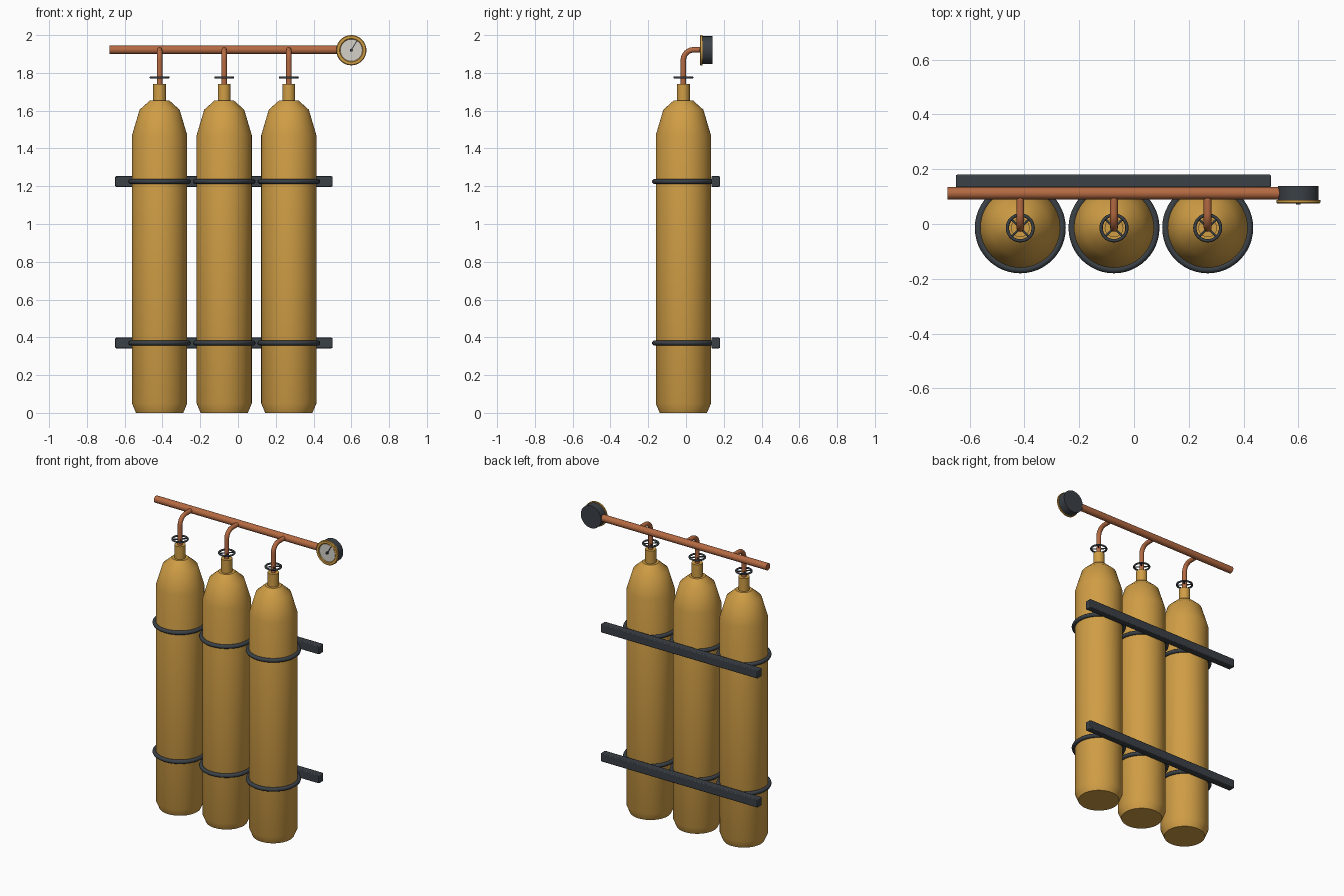
import bpy, bmesh
from math import pi, sin, cos, radians
from mathutils import Matrix

if "Cube" in bpy.data.objects:
    bpy.data.objects.remove(bpy.data.objects["Cube"])


def material(name, rgb):
    m = bpy.data.materials.new(name)
    m.use_nodes = True
    m.diffuse_color = (*rgb, 1)
    m.node_tree.nodes["Principled BSDF"].inputs["Base Color"].default_value = (*rgb, 1)
    return m


GOLD = material("golden_yellow", (0.63, 0.34, 0.06))
COPPER = material("copper", (0.46, 0.145, 0.055))
DARK = material("dark_steel", (0.043, 0.052, 0.062))
FACE = material("dial_white", (0.66, 0.64, 0.58))


def finish(obj, name, mat, angle=40):
    obj.name = name
    obj.data.materials.append(mat)
    bpy.ops.object.select_all(action='DESELECT')
    obj.select_set(True)
    bpy.context.view_layer.objects.active = obj
    bpy.ops.object.shade_smooth_by_angle(angle=radians(angle))
    return obj


def lathe(name, profile, loc, mat, facing_front=False, steps=48):
    """Revolve (radius, height) points; facing_front points the axis at -y."""
    bm = bmesh.new()
    verts = [bm.verts.new((r, 0, h)) for r, h in profile]
    edges = [bm.edges.new(pair) for pair in zip(verts, verts[1:])]
    bmesh.ops.spin(bm, geom=verts + edges, axis=(0, 0, 1), cent=(0, 0, 0),
                   angle=2 * pi, steps=steps)
    bmesh.ops.remove_doubles(bm, verts=bm.verts, dist=1e-5)
    bmesh.ops.recalc_face_normals(bm, faces=bm.faces)
    if facing_front:
        bm.transform(Matrix.Rotation(pi / 2, 4, 'X'))
    mesh = bpy.data.meshes.new(name)
    bm.to_mesh(mesh)
    bm.free()
    obj = bpy.data.objects.new(name, mesh)
    obj.location = loc
    bpy.context.collection.objects.link(obj)
    return finish(obj, name, mat)


def ring(name, loc, major, minor):
    bpy.ops.mesh.primitive_torus_add(location=loc, major_radius=major, minor_radius=minor,
                                     major_segments=48, minor_segments=10)
    return finish(bpy.context.object, name, DARK, 60)


def rod(name, loc, radius, length, rot, mat):
    bpy.ops.mesh.primitive_cylinder_add(vertices=24, radius=radius, depth=length,
                                        location=loc, rotation=rot)
    return finish(bpy.context.object, name, mat)


def box(name, loc, size, mat, bevel=0.0):
    bpy.ops.mesh.primitive_cube_add(size=1, location=loc)
    obj = bpy.context.object
    obj.scale = size
    bpy.ops.object.transform_apply(location=False, rotation=False, scale=True)
    if bevel:
        mod = obj.modifiers.new("bevel", 'BEVEL')
        mod.width = bevel
        mod.segments = 2
    return finish(obj, name, mat, 30)


def tube(name, points, radius, mat):
    curve = bpy.data.curves.new(name, 'CURVE')
    curve.dimensions = '3D'
    curve.bevel_depth = radius
    curve.bevel_resolution = 4
    curve.use_fill_caps = True
    spline = curve.splines.new('POLY')
    spline.points.add(len(points) - 1)
    for p, co in zip(spline.points, points):
        p.co = (*co, 1)
    spline.use_smooth = True
    curve.materials.append(mat)
    obj = bpy.data.objects.new(name, curve)
    bpy.context.collection.objects.link(obj)


TANK_Y = -0.014
PIPE_Y, PIPE_Z = 0.112, 1.922
CLAMP_HEIGHTS = {"lower": 0.37, "upper": 1.225}
TANK_PROFILE = [(0, 0), (0.125, 0), (0.146, 0.05), (0.146, 1.47), (0.106, 1.605),
                (0.05, 1.655), (0, 1.655)]
NECK_PROFILE = [(0, 1.63), (0.034, 1.63), (0.034, 1.74), (0, 1.74)]

# Tanks with necks, handwheels, outlet pipes and clamp rings
for side, x in (("right", -0.415), ("middle", -0.073), ("left", 0.269)):
    lathe(f"{side}_tank", TANK_PROFILE, (x, TANK_Y, 0), GOLD)
    lathe(f"{side}_tank_neck", NECK_PROFILE, (x, TANK_Y, 0), GOLD, steps=24)

    ring(f"{side}_handwheel_rim", (x, TANK_Y, 1.776), 0.047, 0.006)
    for i, turn in enumerate((pi / 4, -pi / 4)):
        rod(f"{side}_handwheel_spoke_{i + 1}", (x, TANK_Y, 1.776), 0.004, 0.094,
            (pi / 2, 0, turn), DARK)

    bend = 0.055
    arc = [(x, TANK_Y + bend * (1 - cos(a)), PIPE_Z - bend * (1 - sin(a)))
           for a in (pi / 2 * i / 10 for i in range(11))]
    tube(f"{side}_outlet_pipe", [(x, TANK_Y, 1.72)] + arc + [(x, PIPE_Y, PIPE_Z)],
         0.0145, COPPER)

    for level, z in CLAMP_HEIGHTS.items():
        ring(f"{side}_{level}_clamp_ring", (x, TANK_Y, z), 0.153, 0.013)

# Rear rails
for level, z in CLAMP_HEIGHTS.items():
    box(f"{level}_rail", (-0.075, 0.157, z), (1.15, 0.046, 0.056), DARK, 0.005)

# Manifold pipe
rod("manifold_pipe", (-0.065, PIPE_Y, PIPE_Z), 0.0225, 1.23, (0, pi / 2, 0), COPPER)

# Pressure gauge
GX, GZ = 0.6, 1.92
lathe("gauge_body", [(0, 0), (0.074, 0), (0.074, 0.054), (0, 0.054)],
      (GX, 0.139, GZ), DARK, True)
lathe("gauge_rim", [(0.058, 0), (0.08, 0), (0.08, 0.01), (0.076, 0.014), (0.062, 0.014),
                    (0.058, 0.01), (0.058, 0)], (GX, 0.088, GZ), GOLD, True)
lathe("gauge_dial", [(0, 0), (0.06, 0), (0.06, 0.007), (0, 0.007)],
      (GX, 0.087, GZ), FACE, True)
lathe("gauge_hub", [(0, 0), (0.008, 0), (0.008, 0.01), (0, 0.01)],
      (GX, 0.081, GZ), DARK, True, 16)
needle = box("gauge_needle", (GX + 0.014, 0.077, GZ + 0.024), (0.005, 0.004, 0.058), DARK)
needle.rotation_euler.y = radians(31)
